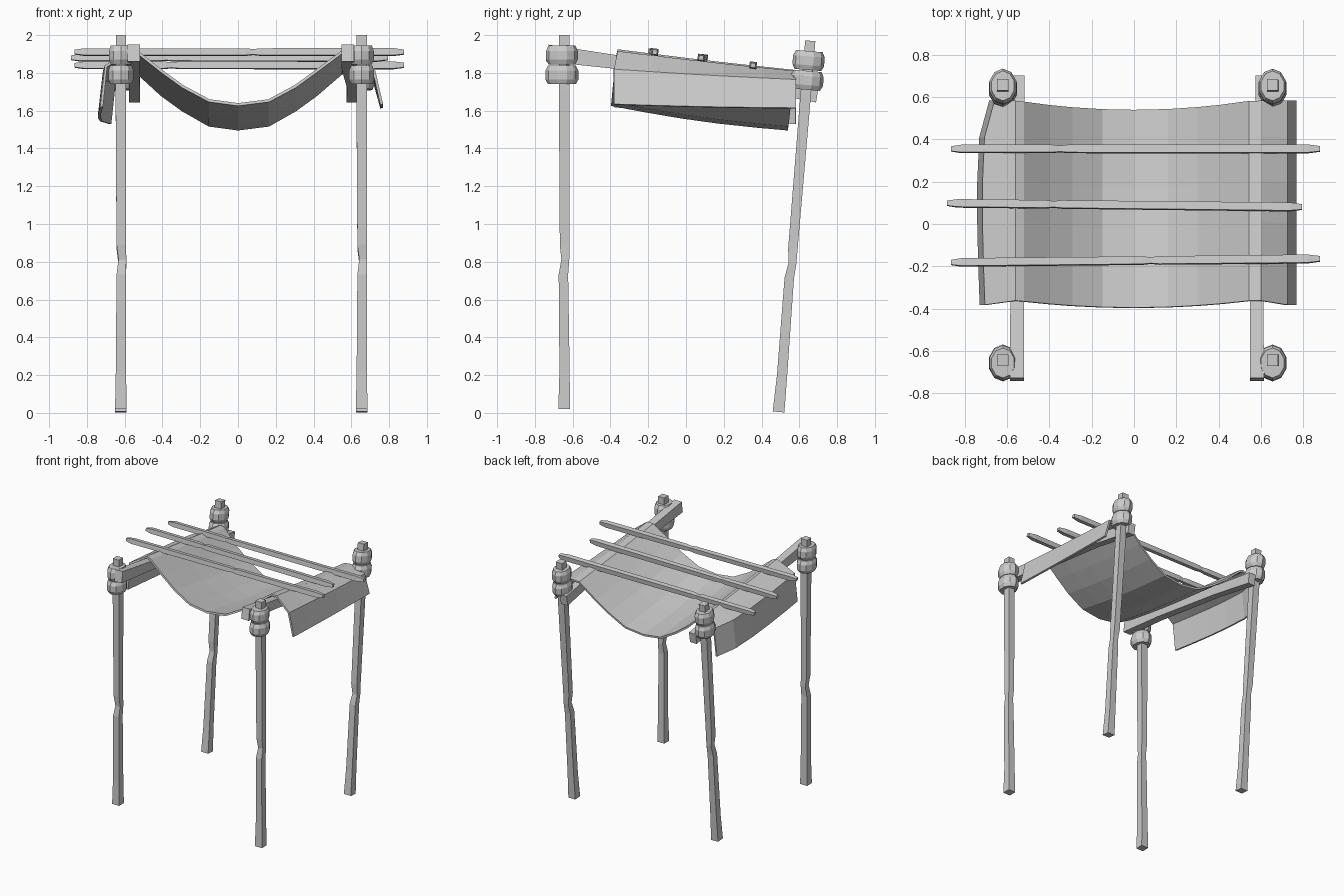
import bpy, bmesh, math
from mathutils import Vector, Matrix

if "Cube" in bpy.data.objects:
    bpy.data.objects.remove(bpy.data.objects["Cube"])


def make(name, verts, faces):
    me = bpy.data.meshes.new(name)
    me.from_pydata([tuple(v) for v in verts], [], faces)
    bm = bmesh.new()
    bm.from_mesh(me)
    bmesh.ops.recalc_face_normals(bm, faces=bm.faces)
    bm.to_mesh(me)
    bm.free()
    ob = bpy.data.objects.new(name, me)
    bpy.context.collection.objects.link(ob)
    return ob


def loft(name, rings):
    # skin equal-sized rings of points and cap both ends
    n = len(rings[0])
    verts = [v for r in rings for v in r]
    faces = [(k*n+i, k*n+(i+1) % n, (k+1)*n+(i+1) % n, (k+1)*n+i)
             for k in range(len(rings)-1) for i in range(n)]
    faces += [tuple(range(n)), tuple(range((len(rings)-1)*n, len(rings)*n))]
    return make(name, verts, faces)


def beam(name, stations, u, v):
    # rectangular timber: stations are (centre, half width along u, half width along v)
    u, v = Vector(u), Vector(v)
    return loft(name, [[Vector(c) + u*a*su + v*b*sv
                        for su, sv in ((-1, -1), (1, -1), (1, 1), (-1, 1))]
                       for c, a, b in stations])


# Posts with rope lashings (back posts lean outwards)
SIDES = 10
BAND = [(-.05, .84), (-.025, 1), (.022, 1), (.05, .84)]
for side, x in (("left", -.62), ("right", .655)):
    for end, foot, head in (("front", (-.645, .02), (-.645, 2.0)),
                            ("back", (.49, .005), (.658, 1.97))):
        a, b = Vector((x, *foot)), Vector((x, *head))
        d = (b-a).normalized()
        v = Vector((0, d.z, -d.y))
        st = []
        for t, w, dx, dy in ((0, .031, 0, 0), (.1, .027, 0, .002), (.36, .025, .002, -.004),
                             (.40, .021, .008, .006), (.44, .025, .002, .002),
                             (.85, .028, 0, 0), (1, .027, 0, 0)):
            st.append((a.lerp(b, t) + Vector((dx, dy, 0)), w, w))
        beam(f"{end}_{side}_post", st, (1, 0, 0), v)
        for i, (down, k) in enumerate(((.105, 1.0), (.21, 1.04))):
            c = b - d*down + v*(-.012 if end == "front" else 0)
            rings = [[c + d*h + Vector((1, 0, 0))*math.cos(q)*.067*r*k + v*math.sin(q)*.084*r*k
                      for q in [2*math.pi*(j+.5)/SIDES for j in range(SIDES)]]
                     for h, r in BAND]
            loft(f"{end}_{side}_lashing_{i+1}", rings)

# Sloping side rails
for side, x0, x1 in (("left", -.553, -.548), ("right", .581, .605)):
    beam(f"{side}_rail", [((x0, -.735, 1.905), .033, .045), ((x0, -.35, 1.855), .032, .036),
                          ((x1, .3, 1.755), .028, .036), ((x1, .695, 1.685), .03, .042)],
         (1, 0, 0), (0, .16, .987))

# Sagging cloth: columns of (x, z at front edge, z at back edge)
COLS = [(-.73, 1.62, 1.53), (-.705, 1.84, 1.75), (-.56, 1.925, 1.815), (-.52, 1.91, 1.80),
        (-.40, 1.815, 1.69), (-.29, 1.735, 1.61), (-.15, 1.66, 1.53), (0, 1.64, 1.51),
        (.16, 1.66, 1.53), (.30, 1.735, 1.61), (.41, 1.815, 1.69), (.545, 1.915, 1.805),
        (.60, 1.915, 1.81), (.725, 1.82, 1.765), (.768, 1.635, 1.615)]
ROWS = [0, .2, .4, .6, .82, 1]
verts = []
for x, zf, zb in COLS:
    mid = max(0, 1-(x/.55)**2)
    y0, y1 = -.362-.033*mid, .583-.043*mid
    if abs(x) > .7:
        y0 -= .02
    for t in ROWS:
        pull = .0
        if x < -.7:
            pull = .045*max(0, (t-.8)/.2) - .012*math.sin(t*math.pi)
        dip = -.012*math.sin(t*math.pi)
        verts.append((x+pull, y0+(y1-y0)*t, zf+(zb-zf)*t+dip*(.3+mid)))
m = len(ROWS)
faces = [(i*m+j, (i+1)*m+j, (i+1)*m+j+1, i*m+j+1)
         for i in range(len(COLS)-1) for j in range(m-1)]
cloth = make("sagging_cloth", verts, faces)
sol = cloth.modifiers.new("thickness", 'SOLIDIFY')
sol.thickness = .015
sol.offset = 0 if cloth.data.polygons[0].normal.z == 0 else -1

# Cross poles with tapered ends and a small nick
for i, (xa, xb, ya, yb, z, nick) in enumerate(((-.865, .88, -.182, -.165, 1.91, .08),
                                               (-.885, .795, .098, .08, 1.88, -.38),
                                               (-.865, .88, .355, .355, 1.84, -.35))):
    st = []
    for x, w in ((xa, .011), (xa+.05, .018), (nick-.04, .018), (nick, .014),
                 (nick+.04, .018), (xb-.06, .019), (xb, .012)):
        y = ya + (yb-ya)*(x-xa)/(xb-xa)
        st.append(((x, y, z), w, w))
    beam(f"cross_pole_{i+1}", st, (0, 1, -.13), (0, .13, 1))
